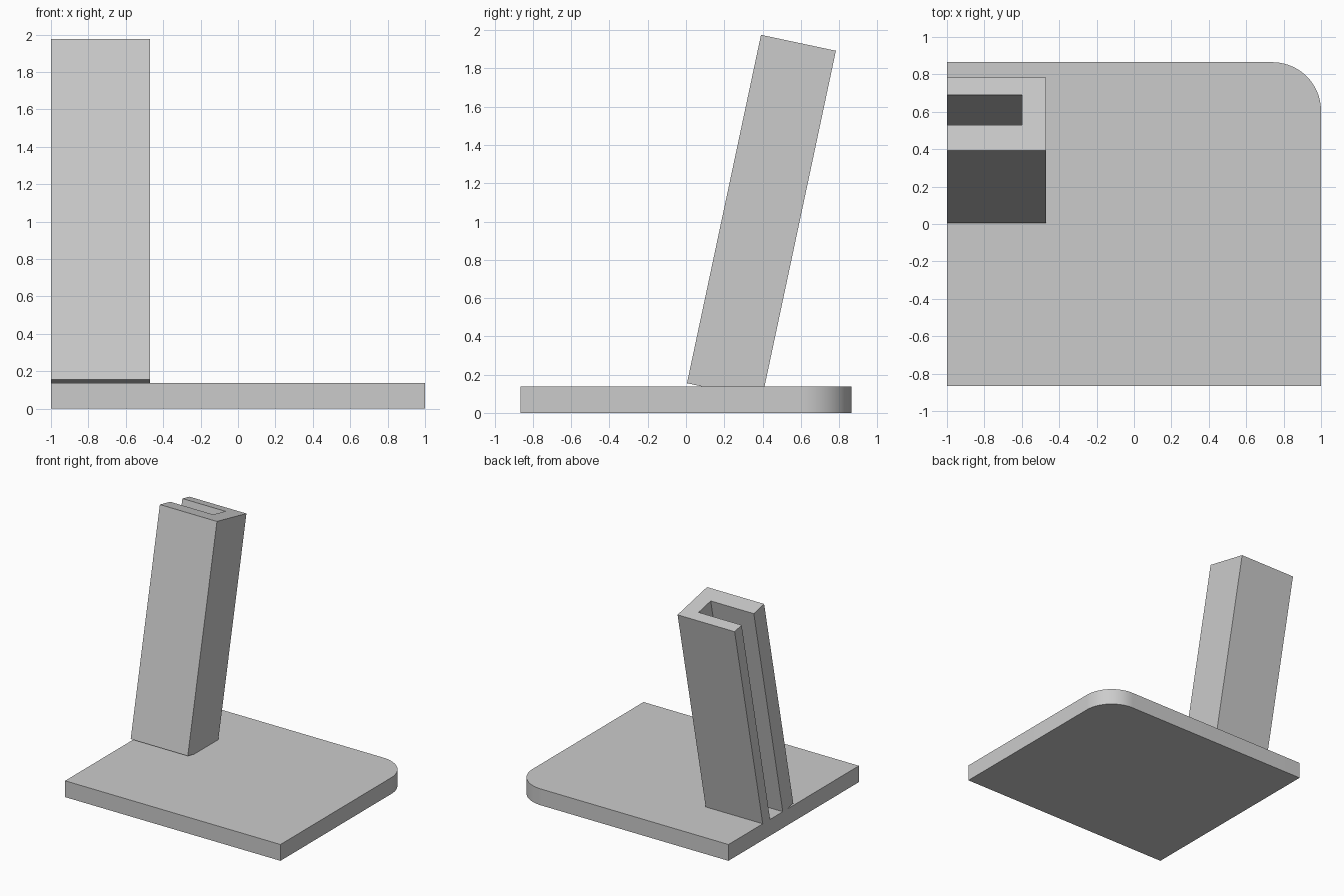
import bpy
import bmesh
import math
from mathutils import Matrix

cube = bpy.data.objects.get("Cube")
if cube:
    bpy.data.objects.remove(cube, do_unlink=True)

BASE_H = 0.137      # base plate thickness
LEAN = math.radians(12)

grey = bpy.data.materials.new("plain_grey")
grey.use_nodes = True
colour = (0.6, 0.6, 0.6, 1)
grey.diffuse_color = colour
grey.node_tree.nodes["Principled BSDF"].inputs["Base Color"].default_value = colour


def extrude_profile(points, height):
    """Raise a flat outline into a solid."""
    bm = bmesh.new()
    face = bm.faces.new([bm.verts.new((x, y, 0)) for x, y in points])
    top = bmesh.ops.extrude_face_region(bm, geom=[face])["geom"]
    verts = [g for g in top if isinstance(g, bmesh.types.BMVert)]
    bmesh.ops.translate(bm, verts=verts, vec=(0, 0, height))
    bmesh.ops.recalc_face_normals(bm, faces=bm.faces)
    return bm


def make_object(name, bm):
    mesh = bpy.data.meshes.new(name)
    bm.to_mesh(mesh)
    bm.free()
    mesh.materials.append(grey)
    obj = bpy.data.objects.new(name, mesh)
    bpy.context.collection.objects.link(obj)
    bpy.ops.object.select_all(action="DESELECT")
    obj.select_set(True)
    bpy.context.view_layer.objects.active = obj
    bpy.ops.object.shade_smooth_by_angle(angle=math.radians(30))
    return obj


# Base plate with one rounded back corner
half_x, half_y, radius, steps = 1.0, 0.865, 0.26, 20
outline = [(-half_x, -half_y), (half_x, -half_y)]
for i in range(steps + 1):
    a = math.pi / 2 * i / steps
    outline.append((half_x - radius + radius * math.cos(a),
                    half_y - radius + radius * math.sin(a)))
outline.append((-half_x, half_y))
make_object("base_plate", extrude_profile(outline, BASE_H))

# Leaning post with an open slot along its outer side
channel = [(-1, 0), (-0.47, 0), (-0.47, 0.4), (-1, 0.4),
           (-1, 0.305), (-0.6, 0.305), (-0.6, 0.14), (-1, 0.14)]
post = extrude_profile(channel, 1.861)
bmesh.ops.transform(post, verts=post.verts,
                    matrix=Matrix.Translation((0, 0.005, 0.155))
                    @ Matrix.Rotation(-LEAN, 4, "X"))
# Trim the foot flush with the plate
bmesh.ops.bisect_plane(post, geom=post.verts[:] + post.edges[:] + post.faces[:],
                       plane_co=(0, 0, BASE_H), plane_no=(0, 0, 1),
                       clear_inner=True)
make_object("slotted_post", post)
